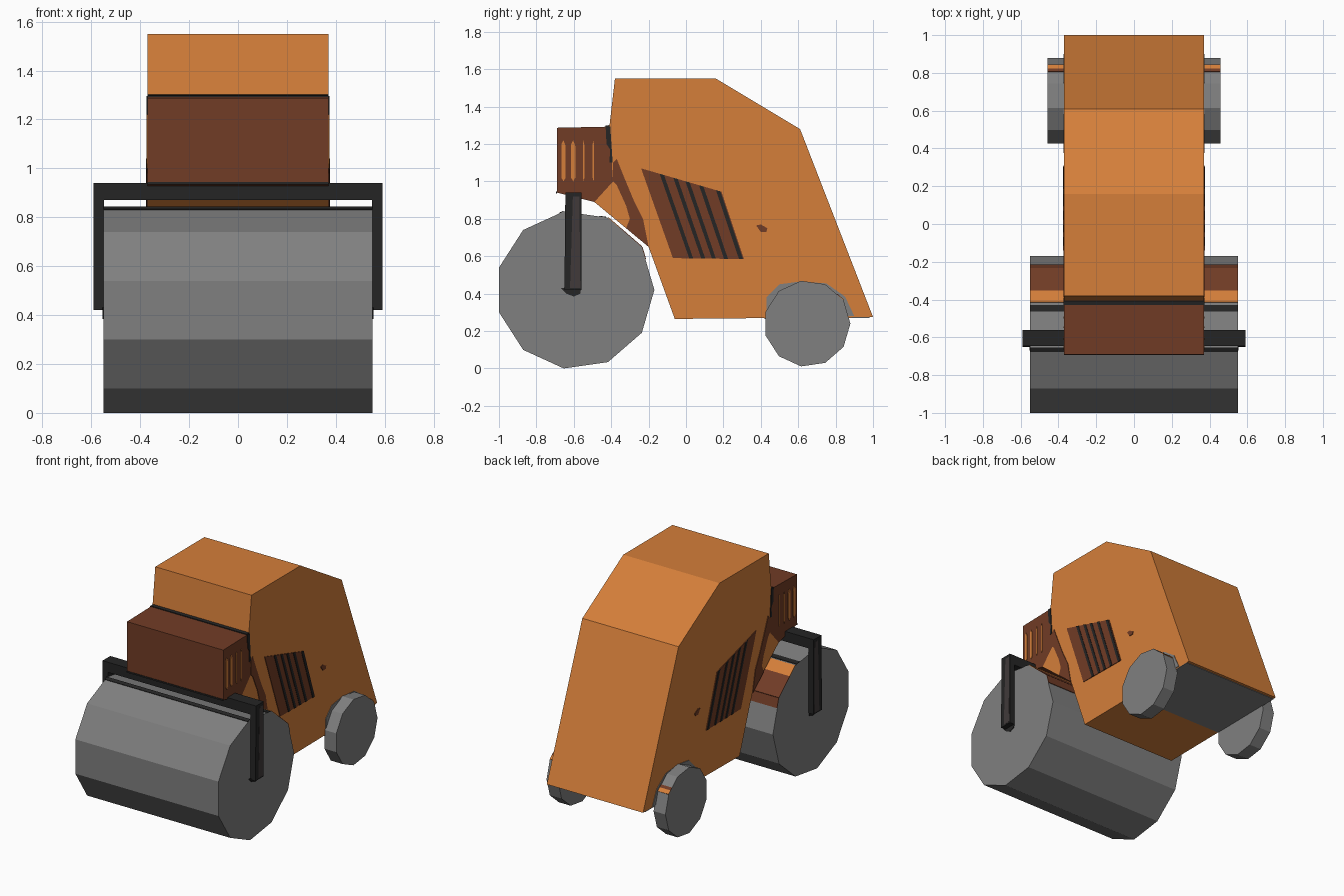
import bpy, bmesh, math

if "Cube" in bpy.data.objects:
    bpy.data.objects.remove(bpy.data.objects["Cube"])


def material(name, rgb):
    m = bpy.data.materials.new(name)
    m.diffuse_color = (*rgb, 1)
    m.use_nodes = True
    m.node_tree.nodes["Principled BSDF"].inputs["Base Color"].default_value = m.diffuse_color
    return m


ORANGE = material("orange paint", (0.66, 0.21, 0.042))
BROWN = material("rust brown", (0.165, 0.045, 0.019))
GREY = material("steel grey", (0.215, 0.215, 0.215))
BLACK = material("black frame", (0.018, 0.018, 0.018))
CHARCOAL = material("warm charcoal", (0.052, 0.042, 0.042))


def prism(name, pts, x0, x1, mat):
    """Extrude a side profile of (y, z) points from x0 to x1."""
    bm = bmesh.new()
    a = [bm.verts.new((x0, y, z)) for y, z in pts]
    b = [bm.verts.new((x1, y, z)) for y, z in pts]
    bm.faces.new(a)
    bm.faces.new(b[::-1])
    n = len(pts)
    for i in range(n):
        j = (i + 1) % n
        bm.faces.new((a[j], a[i], b[i], b[j]))
    bmesh.ops.recalc_face_normals(bm, faces=bm.faces)
    me = bpy.data.meshes.new(name)
    bm.to_mesh(me)
    bm.free()
    me.materials.append(mat)
    ob = bpy.data.objects.new(name, me)
    bpy.context.collection.objects.link(ob)
    return ob


def both(name, pts, x, mat, t=0.004):
    """The same plate on the left and right sides."""
    for s, side in ((1, "right"), (-1, "left")):
        prism(f"{name}_{side}", pts, s * (x - 0.002), s * (x + t), mat)


def ring(cy, cz, r, n=11):
    return [(cy + r * math.cos(2 * math.pi * k / n),
             cz + r * math.sin(2 * math.pi * k / n)) for k in range(n)]


def lerp(p, q, t):
    return tuple(u + (v - u) * t for u, v in zip(p, q))


def facet_strip(name, pts, k, t0, t1, x0, x1, mat):
    """Thin painted strip lying on facet k of a roller."""
    p, q = pts[k], pts[(k + 1) % len(pts)]
    d = math.dist(p, q)
    ny, nz = (q[1] - p[1]) / d * 0.004, -(q[0] - p[0]) / d * 0.004
    a, b = lerp(p, q, t0), lerp(p, q, t1)
    prism(name, [a, b, (b[0] + ny, b[1] + nz), (a[0] + ny, a[1] + nz)], x0, x1, mat)


W = 0.37
# main body
prism("body", [(-0.38, 1.55), (0.16, 1.55), (0.61, 1.28), (1.0, 0.275), (-0.06, 0.265),
               (-0.20, 0.65), (-0.49, 0.89), (-0.39, 1.0), (-0.41, 1.29)], -W, W, ORANGE)
# front hood
prism("hood", [(-0.41, 1.293), (-0.69, 1.287), (-0.69, 0.94), (-0.49, 0.89),
               (-0.39, 1.0), (-0.39, 1.1)], -W, W, BROWN)
prism("hood_seam", [(-0.43, 1.29), (-0.406, 1.29), (-0.404, 1.302), (-0.43, 1.298)], -W, W, BLACK)
prism("hood_lower_edge", [(-0.69, 0.935), (-0.694, 0.935), (-0.694, 0.945), (-0.69, 0.945)], -W, W, BLACK)
both("hood_side_seam", [(-0.43, 1.295), (-0.405, 1.295), (-0.392, 1.1), (-0.41, 1.1),
                        (-0.405, 1.17), (-0.425, 1.2)], W, BLACK)
# grille slots on the hood
for i, (y, w) in enumerate(((-0.655, 0.022), (-0.603, 0.022), (-0.547, 0.008), (-0.495, 0.008))):
    both(f"grille_slot_{i}", [(y - w / 2, 1.02), (y, 1.0), (y + w / 2, 1.02),
                              (y + w / 2, 1.19), (y, 1.22), (y - w / 2, 1.2)], W, ORANGE)

# brown side band behind the hood
both("side_band", [(-0.39, 1.1), (-0.37, 1.12), (-0.33, 1.02), (-0.28, 0.9), (-0.23, 0.8),
                   (-0.20, 0.65), (-0.32, 0.75), (-0.30, 0.8), (-0.32, 0.87),
                   (-0.37, 0.98), (-0.39, 1.0)], W, BROWN)
# side vent with dark louvres
A, B, C, D = (-0.24, 1.07), (0.19, 0.945), (0.31, 0.585), (-0.07, 0.59)
both("side_vent", [A, B, C, D], W, BROWN)
for i, u in enumerate((0.23, 0.4, 0.55, 0.72, 0.93)):
    v = u + 0.055
    both(f"vent_louvre_{i}", [lerp(A, B, u), lerp(A, B, v), lerp(D, C, v), lerp(D, C, u)],
         W, BLACK, 0.007)
# fuel cap, wheel arch and underside patch
both("fuel_cap", [(0.375, 0.765), (0.40, 0.77), (0.435, 0.75), (0.43, 0.73), (0.40, 0.73)], W, BROWN)
both("wheel_arch", [(0.43, 0.28), (0.43, 0.38), (0.5, 0.45), (0.61, 0.465), (0.75, 0.455),
                    (0.85, 0.385), (0.9, 0.28)], W, GREY)
prism("underside_plate", [(0.42, 0.272), (0.98, 0.277), (0.98, 0.271), (0.42, 0.265)], -W, W, GREY)

# front drum with painted strips
drum = ring(-0.593, 0.42, 0.424)
prism("drum", drum, -0.55, 0.55, GREY)
for i, (k, t0, t1, mat) in enumerate(((0, 0.72, 1, BROWN), (1, 0, 0.66, BROWN), (1, 0.66, 1, ORANGE),
                                      (2, 0.05, 0.2, BLACK), (3, 0, 0.1, BLACK))):
    facet_strip(f"drum_strip_{i}", drum, k, t0, t1, -0.55, 0.55, mat)

# drum fork
prism("fork_crossbar", [(-0.645, 0.87), (-0.56, 0.87), (-0.56, 0.94), (-0.645, 0.94)], -0.59, 0.59, BLACK)
for s, side in ((1, "right"), (-1, "left")):
    prism(f"fork_arm_{side}", [(-0.65, 0.42), (-0.56, 0.42), (-0.56, 0.935), (-0.645, 0.935)],
          s * 0.549, s * 0.59, BLACK)
both("fork_arm_face", [(-0.62, 0.43), (-0.565, 0.43), (-0.57, 0.92), (-0.605, 0.92)], 0.587, CHARCOAL)
both("drum_hub", [(-0.67, 0.43), (-0.64, 0.40), (-0.6, 0.385), (-0.565, 0.40), (-0.56, 0.44)], 0.55, BLACK)

# rear wheels with painted strips
wheel = ring(0.648, 0.24, 0.231)
for s, side in ((1, "right"), (-1, "left")):
    x0, x1 = s * 0.366, s * 0.457
    prism(f"rear_wheel_{side}", wheel, x0, x1, GREY)
    facet_strip(f"wheel_strip_brown_{side}", wheel, 1, 0.22, 0.38, x0, x1, BROWN)
    facet_strip(f"wheel_strip_orange_{side}", wheel, 1, 0.0, 0.22, x0, x1, ORANGE)
